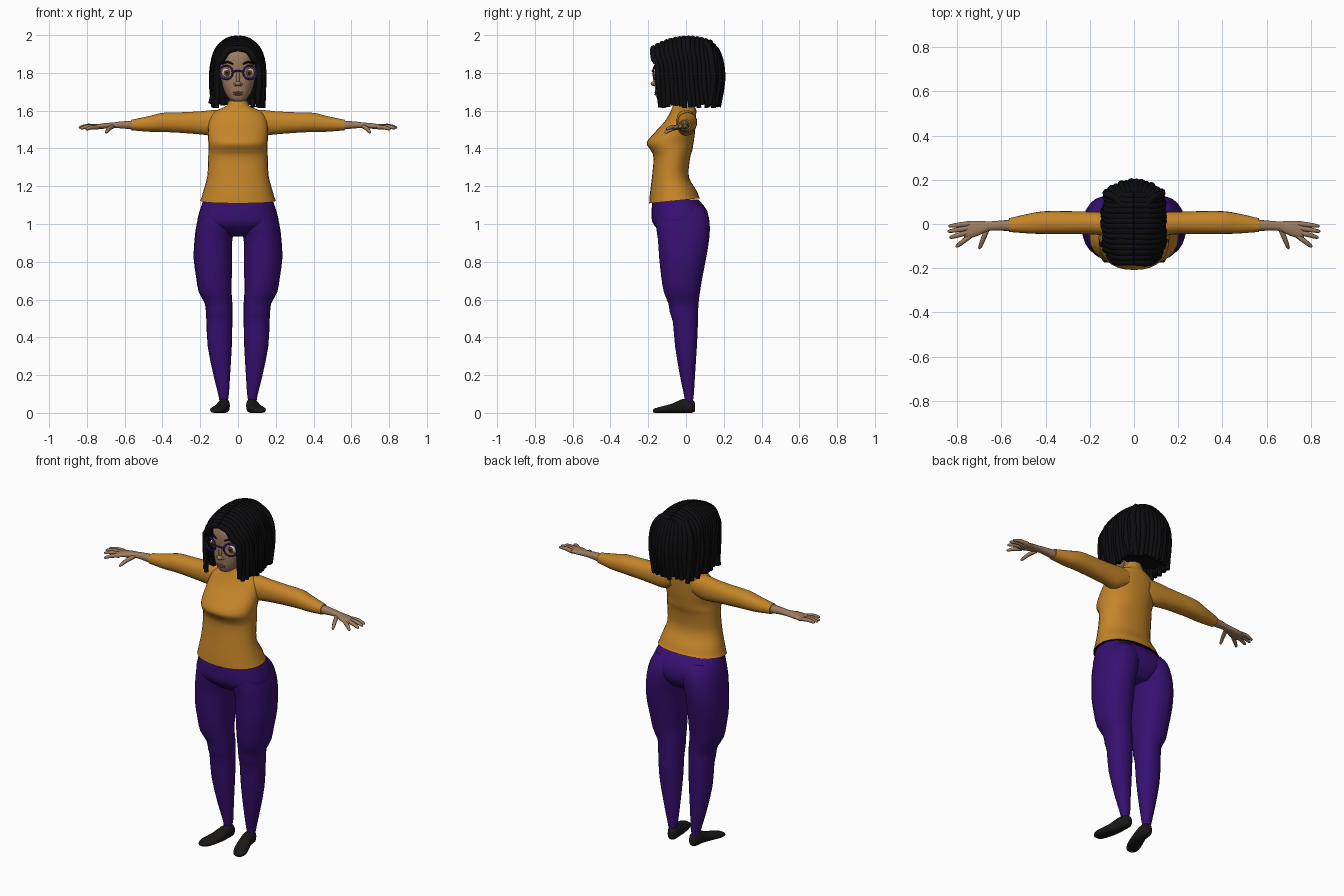
import bpy, bmesh, math, random
from mathutils import Vector, Matrix

random.seed(4)


def material(name, r, g, b):
    m = bpy.data.materials.new(name)
    m.diffuse_color = (r, g, b, 1)
    return m


SWEATER = material("ochre_knit", 0.56, 0.235, 0.022)
TROUSERS = material("purple_cloth", 0.038, 0.005, 0.165)
HAIR = material("black_hair", 0.004, 0.004, 0.005)
SKIN = material("tan_skin", 0.34, 0.2, 0.115)
SHOE = material("dark_leather", 0.010, 0.009, 0.008)
FRAME = material("violet_frame", 0.045, 0.012, 0.2)
WHITE = material("eye_white", 0.6, 0.55, 0.5)
IRIS = material("brown_iris", 0.12, 0.05, 0.02)
LIP = material("rose_lip", 0.27, 0.13, 0.085)


def finish(name, bm, mats, angle=50):
    bmesh.ops.recalc_face_normals(bm, faces=bm.faces)
    me = bpy.data.meshes.new(name)
    bm.to_mesh(me)
    bm.free()
    for m in mats:
        me.materials.append(m)
    ob = bpy.data.objects.new(name, me)
    bpy.context.collection.objects.link(ob)
    bpy.context.view_layer.objects.active = ob
    ob.select_set(True)
    bpy.ops.object.shade_smooth_by_angle(angle=math.radians(angle))
    ob.select_set(False)
    return ob


def smooth(rows, k=3):
    """Catmull-Rom interpolation of equal-length tuples."""
    out = []
    for i in range(len(rows) - 1):
        p = [rows[max(i - 1, 0)], rows[i], rows[i + 1], rows[min(i + 2, len(rows) - 1)]]
        for j in range(k):
            t = j / k
            out.append(tuple(
                0.5 * (2 * b + (c - a) * t + (2 * a - 5 * b + 4 * c - d) * t * t
                       + (3 * b - a - 3 * c + d) * t ** 3) for a, b, c, d in zip(*p)))
    return out + [tuple(rows[-1])]


def skin_rings(bm, rings):
    vs = [[bm.verts.new(p) for p in r] for r in rings]
    n = len(vs[0])
    for r0, r1 in zip(vs, vs[1:]):
        for i in range(n):
            bm.faces.new((r0[i], r0[(i + 1) % n], r1[(i + 1) % n], r1[i]))
    bm.faces.new(vs[0])
    bm.faces.new(vs[-1])


def loft(name, rows, mat, axis="z", s=1, n=22, p=2.2, k=3):
    """Rows are (position, a0, a1, b0, b1) ranges across the given axis."""
    bm = bmesh.new()
    rings = []
    for t, a0, a1, b0, b1 in smooth(rows, k):
        ring = []
        for i in range(n):
            c, q = math.cos(math.tau * i / n), math.sin(math.tau * i / n)
            a = (a0 + a1) / 2 + (a1 - a0) / 2 * math.copysign(abs(c) ** (2 / p), c)
            b = (b0 + b1) / 2 + (b1 - b0) / 2 * math.copysign(abs(q) ** (2 / p), q)
            x, y, z = {"z": (a, b, t), "x": (t, a, b), "y": (a, t, b)}[axis]
            ring.append((x * s, y, z))
        rings.append(ring)
    skin_rings(bm, rings)
    return finish(name, bm, [mat])


def tube(bm, rows, n=8, k=3):
    """Rows are (x, y, z, radius)."""
    rows = smooth(rows, k)
    pts = [Vector(r[:3]) for r in rows]
    rings, u = [], None
    for i, c in enumerate(pts):
        d = (pts[min(i + 1, len(pts) - 1)] - pts[max(i - 1, 0)]).normalized()
        u = (u if u else d.orthogonal())
        u = (u - d * u.dot(d)).normalized()
        v = d.cross(u)
        rings.append([c + (u * math.cos(math.tau * j / n) + v * math.sin(math.tau * j / n))
                      * rows[i][3] for j in range(n)])
    skin_rings(bm, rings)


def ball(name, loc, scale, mat):
    bm = bmesh.new()
    bmesh.ops.create_uvsphere(bm, u_segments=16, v_segments=10, radius=1,
                              matrix=Matrix.Translation(loc) @ Matrix.Diagonal((*scale, 1)))
    return finish(name, bm, [mat])


# Sweater body, hem rising toward the back and dark inside
body = loft("sweater", [
    (1.11, -0.200, 0.200, -0.195, 0.075), (1.17, -0.185, 0.185, -0.190, 0.060),
    (1.25, -0.163, 0.163, -0.180, 0.015), (1.35, -0.158, 0.158, -0.172, 0.022),
    (1.39, -0.157, 0.157, -0.187, 0.033), (1.43, -0.157, 0.157, -0.208, 0.040),
    (1.48, -0.160, 0.160, -0.170, 0.047), (1.54, -0.155, 0.155, -0.115, 0.052),
    (1.58, -0.140, 0.140, -0.090, 0.054), (1.605, -0.105, 0.105, -0.078, 0.054),
    (1.625, -0.062, 0.062, -0.070, 0.045), (1.65, -0.052, 0.052, -0.062, 0.038)], SWEATER, n=28)
body.data.materials.append(HAIR)
for v in body.data.vertices:
    if v.co.z < 1.14:
        v.co.z += 0.1 * (v.co.y + 0.19) * (1.14 - v.co.z) / 0.03
for f in body.data.polygons:
    if f.normal.z < -0.9 and f.center.z < 1.15:
        f.material_index = 1

# Trousers: hips
loft("hips", [
    (0.935, -0.10, 0.10, -0.10, 0.07), (0.97, -0.18, 0.18, -0.145, 0.10),
    (1.01, -0.214, 0.214, -0.178, 0.117), (1.07, -0.203, 0.203, -0.182, 0.112),
    (1.13, -0.182, 0.182, -0.178, 0.066)], TROUSERS, n=28, p=2.5)

for s, side in ((1, "left"), (-1, "right")):
    # Trouser leg
    loft(side + "_leg", [
        (0.06, 0.055, 0.098, -0.005, 0.036), (0.10, 0.048, 0.105, -0.012, 0.042),
        (0.20, 0.042, 0.130, -0.033, 0.048), (0.35, 0.033, 0.160, -0.058, 0.058),
        (0.48, 0.030, 0.167, -0.070, 0.064), (0.53, 0.030, 0.170, -0.086, 0.065),
        (0.58, 0.030, 0.176, -0.094, 0.067), (0.64, 0.034, 0.208, -0.118, 0.075),
        (0.72, 0.033, 0.222, -0.132, 0.088), (0.82, 0.032, 0.235, -0.143, 0.108),
        (0.92, 0.030, 0.230, -0.150, 0.124), (1.00, 0.008, 0.219, -0.162, 0.127),
        (1.06, 0.010, 0.200, -0.160, 0.115), (1.10, 0.030, 0.175, -0.140, 0.085)], TROUSERS, s=s, k=2)
    # Shoe, toes turned outward
    loft(side + "_shoe", [
        (0.047, 0.055, 0.085, 0.008, 0.055), (0.03, 0.044, 0.098, 0, 0.072),
        (-0.02, 0.044, 0.106, 0, 0.073), (-0.07, 0.048, 0.125, 0, 0.050),
        (-0.13, 0.065, 0.147, 0, 0.034), (-0.165, 0.085, 0.143, 0, 0.024),
        (-0.175, 0.10, 0.132, 0.004, 0.016)], SHOE, "y", s, n=16, p=2.6, k=2)
    # Sleeve
    loft(side + "_sleeve", [
        (0.07, -0.050, 0.052, 1.490, 1.600), (0.13, -0.052, 0.055, 1.468, 1.604),
        (0.20, -0.046, 0.056, 1.474, 1.597), (0.30, -0.045, 0.058, 1.482, 1.592),
        (0.40, -0.045, 0.058, 1.487, 1.589), (0.47, -0.043, 0.048, 1.488, 1.572),
        (0.565, -0.036, 0.026, 1.496, 1.552)], SWEATER, "x", s)
    # Forearm and palm
    loft(side + "_palm", [
        (0.54, -0.032, 0.022, 1.498, 1.549), (0.62, -0.030, 0.014, 1.506, 1.543),
        (0.66, -0.032, 0.012, 1.507, 1.538), (0.71, -0.055, 0.014, 1.504, 1.534),
        (0.755, -0.066, 0.012, 1.502, 1.526), (0.77, -0.058, 0.004, 1.506, 1.522)], SKIN, "x", s, n=14)
    # Fingers and thumb
    bm = bmesh.new()
    for (x0, y0, z0), (x1, y1, z1) in (
            ((0.745, 0.002, 1.516), (0.838, -0.010, 1.512)),
            ((0.75, -0.018, 1.516), (0.842, -0.034, 1.510)),
            ((0.75, -0.037, 1.514), (0.834, -0.062, 1.506)),
            ((0.74, -0.053, 1.512), (0.805, -0.104, 1.500)),
            ((0.665, -0.025, 1.516), (0.700, -0.112, 1.482))):
        tube(bm, [(s * (x0 + (x1 - x0) * t), y0 + (y1 - y0) * t,
                   z0 + (z1 - z0) * t + 0.006 * math.sin(math.pi * t), r)
                  for t, r in ((0, 0.012), (0.5, 0.011), (0.9, 0.008), (1, 0.004))], 8, 2)
    finish(side + "_fingers", bm, [SKIN])

    # Eye: white, iris and pupil chosen by angle from the forward axis
    c = Vector((s * 0.060, -0.131, 1.80))
    bm = bmesh.new()
    bmesh.ops.create_uvsphere(bm, u_segments=20, v_segments=20, radius=0.027,
                              matrix=Matrix.Translation(c) @ Matrix.Rotation(math.pi / 2, 4, "X"))
    for f in bm.faces:
        a = (f.calc_center_median() - c).angle(Vector((-s * 0.05, -1, 0)))
        f.material_index = 2 if a < 0.28 else 1 if a < 0.6 else 0
    finish(side + "_eye", bm, [WHITE, IRIS, HAIR])
    # Eyebrow
    bm = bmesh.new()
    tube(bm, [(s * 0.026, -0.164, 1.846, 0.004), (s * 0.055, -0.154, 1.858, 0.006),
              (s * 0.086, -0.126, 1.846, 0.003)], 6)
    finish(side + "_eyebrow", bm, [HAIR])
    # Glasses rim and temple arm
    bm = bmesh.new()
    tube(bm, [(s * (0.064 + 0.036 * math.cos(a)), -0.173 + 0.010 * (1 + math.cos(a)),
               1.802 + 0.036 * math.sin(a), 0.0048)
              for a in (math.tau * i / 24 for i in range(25))], 8, 1)
    tube(bm, [(s * 0.098, -0.153, 1.81, 0.0045), (s * 0.106, -0.13, 1.81, 0.0045),
              (s * 0.105, -0.03, 1.805, 0.0045)], 6, 2)
    finish(side + "_glasses_rim", bm, [FRAME])

# Glasses bridge
bm = bmesh.new()
tube(bm, [(-0.030, -0.172, 1.805, 0.0045), (0, -0.178, 1.811, 0.0045),
          (0.030, -0.172, 1.805, 0.0045)], 8)
finish("glasses_bridge", bm, [FRAME])

# Head, neck, nose and mouth
loft("head", [
    (1.648, -0.022, 0.022, -0.138, -0.08), (1.660, -0.045, 0.045, -0.152, -0.04),
    (1.70, -0.072, 0.072, -0.163, 0.02), (1.75, -0.087, 0.087, -0.166, 0.06),
    (1.80, -0.093, 0.093, -0.164, 0.08), (1.86, -0.096, 0.096, -0.168, 0.09),
    (1.91, -0.088, 0.088, -0.158, 0.08), (1.95, -0.06, 0.06, -0.12, 0.05)], SKIN, n=28, p=2.3)
loft("neck", [(1.60, -0.046, 0.046, -0.056, 0.034), (1.72, -0.046, 0.046, -0.056, 0.034)], SKIN, k=1)
ball("nose_tip", (0, -0.168, 1.743), (0.017, 0.019, 0.013), SKIN)
ball("nose_bridge", (0, -0.162, 1.775), (0.010, 0.013, 0.035), SKIN)
for s in (1, -1):
    ball("nostril", (s * 0.014, -0.162, 1.739), (0.010, 0.012, 0.009), SKIN)
ball("upper_lip", (0, -0.158, 1.696), (0.028, 0.010, 0.005), LIP)
ball("lower_lip", (0, -0.156, 1.686), (0.024, 0.011, 0.006), LIP)

# Solid hair under the locs
loft("hair_mass", [
    (1.665, -0.115, 0.115, -0.005, 0.145), (1.72, -0.122, 0.122, -0.03, 0.165),
    (1.80, -0.124, 0.124, -0.06, 0.172), (1.87, -0.124, 0.124, -0.085, 0.165),
    (1.90, -0.116, 0.116, -0.125, 0.155), (1.925, -0.105, 0.105, -0.165, 0.140),
    (1.95, -0.085, 0.085, -0.14, 0.115), (1.975, -0.04, 0.04, -0.08, 0.06)], HAIR, n=26, p=2.5)

# Locs draped from the crown to both sides
bm = bmesh.new()
N = 14
for s in (1, -1):
    for i in range(N):
        u = i / (N - 1)
        y = -0.172 + 0.30 * u
        yl = -0.142 + 0.285 * u
        z = 1.983 - 1.55 * (y - 0.01) ** 2
        w = 0.128 - 0.020 * max(0, 1 - u * 4) - 0.016 * max(0, u * 4 - 3)
        j = lambda a=0.006: random.uniform(-a, a)
        flare = 0.022 if s < 0 and i in (1, 2) else 0
        tube(bm, [(0, y, z, 0.016), (s * 0.055, y + j(0.003), z - 0.014, 0.018),
                  (s * (w - 0.022), y * 0.97, z - 0.062, 0.018),
                  (s * (w + j(0.003)), yl - 0.008, 1.845, 0.017),
                  (s * (w + 0.004 + j()), yl + j(0.004), 1.74, 0.017),
                  (s * (w + flare + j()), yl + 0.008 + j(), 1.625 + j(0.012), 0.013)])
# Locs hanging down the back
for i in range(12):
    x = -0.121 + 0.022 * i
    d = 3.2 * x * x
    tube(bm, [(x * 0.3, 0.07, 1.965, 0.016), (x * 0.7, 0.142 - d * 0.5, 1.94, 0.018),
              (x, 0.180 - d, 1.87, 0.018), (x * 1.02, 0.188 - d + random.uniform(-0.004, 0.004), 1.76, 0.018),
              (x * 1.03, 0.172 - d, 1.632 + random.uniform(-0.015, 0.015), 0.013)])
finish("hair_locs", bm, [HAIR])
